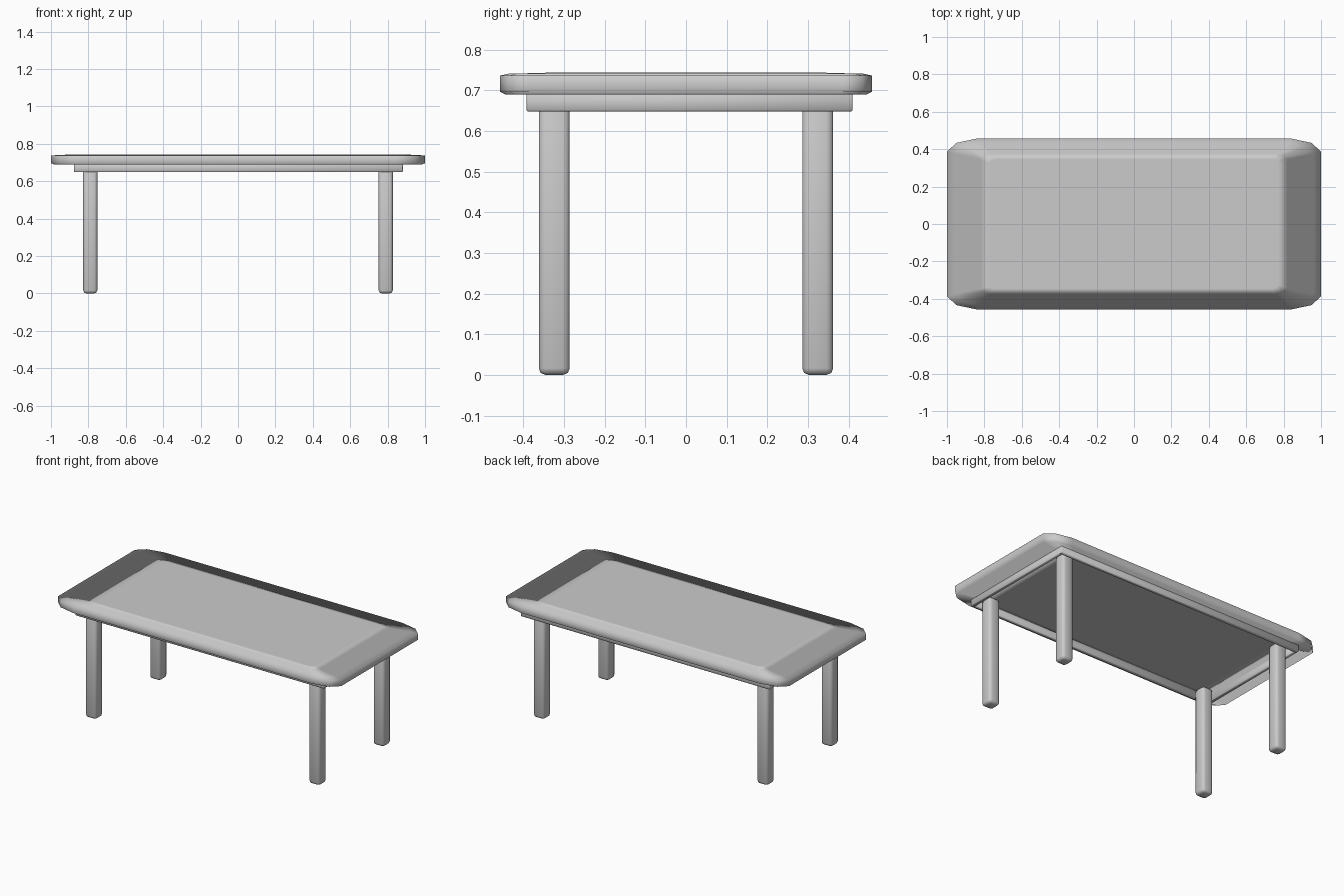
import bpy
import bmesh
from mathutils import Vector

cube = bpy.data.objects.get("Cube")
if cube:
    bpy.data.objects.remove(cube, do_unlink=True)

grey = bpy.data.materials.new("plain grey")
grey.use_nodes = True
colour = (0.6, 0.6, 0.6, 1)
grey.diffuse_color = colour
grey.node_tree.nodes["Principled BSDF"].inputs["Base Color"].default_value = colour


def add_object(name, bm):
    mesh = bpy.data.meshes.new(name)
    bmesh.ops.recalc_face_normals(bm, faces=bm.faces)
    bm.to_mesh(mesh)
    bm.free()
    mesh.materials.append(grey)
    obj = bpy.data.objects.new(name, mesh)
    bpy.context.collection.objects.link(obj)
    return obj


def outline(x, y, cut_x, cut_y):
    """Rectangle with two-step cut corners, each point with its outward direction."""
    corner = [((x, y - cut_y), (1, 0)),
              ((x - cut_x * 0.32, y - cut_y * 0.33), (0.7, 0.7)),
              ((x - cut_x, y), (0, 1))]
    points = []
    for sx, sy in ((1, 1), (-1, 1), (-1, -1), (1, -1)):
        quarter = corner if sx * sy > 0 else corner[::-1]
        points += [((px * sx, py * sy), (nx * sx, ny * sy))
                   for (px, py), (nx, ny) in quarter]
    return points


# Tabletop: rings from the underside, round the rim, to the upper face
# (half width, half depth, corner cuts, height, upward lean, outward lean)
rings = [
    (0.77, 0.345, 0.03, 0.02, 0.690, -1, 0),
    (0.82, 0.375, 0.06, 0.03, 0.690, -1, 1.3),
    (0.985, 0.445, 0.15, 0.07, 0.690, -1, 1.3),
    (1.0, 0.457, 0.16, 0.07, 0.696, -0.4, 1.3),
    (1.0, 0.457, 0.16, 0.07, 0.736, 0.6, 1.3),
    (0.96, 0.435, 0.14, 0.06, 0.741, 1, 1.3),
    (0.82, 0.375, 0.06, 0.03, 0.742, 1, 1.3),
    (0.77, 0.345, 0.03, 0.02, 0.743, 1, 0),
]
bm = bmesh.new()
loops, normals = [], []
for x, y, cut_x, cut_y, z, up, out in rings:
    loop = []
    for (px, py), (nx, ny) in outline(x, y, cut_x, cut_y):
        loop.append(bm.verts.new((px, py, z)))
        normals.append(Vector((nx * out, ny * out, up)).normalized())
    loops.append(loop)
for low, high in zip(loops, loops[1:]):
    for i in range(len(low)):
        j = (i + 1) % len(low)
        bm.faces.new((low[i], low[j], high[j], high[i]))
bm.faces.new(loops[0][::-1])
bm.faces.new(loops[-1])
for face in bm.faces:
    face.smooth = True
top = add_object("tabletop", bm)
top.data.normals_split_custom_set_from_vertices(normals)


def box(name, size, centre, bevel, segments):
    bm = bmesh.new()
    bmesh.ops.create_cube(bm, size=1)
    bmesh.ops.scale(bm, vec=size, verts=bm.verts)
    bmesh.ops.bevel(bm, geom=bm.edges[:], offset=bevel, segments=segments,
                    profile=0.5, affect='EDGES')
    for face in bm.faces:
        face.smooth = True
    obj = add_object(name, bm)
    obj.location = centre
    return obj


# Apron rails, forming an open frame below the top
for side, word in ((-1, "front"), (1, "back")):
    box(word + "_rail", (1.757, 0.022, 0.044),
        (0.002, 0.009 + side * 0.39, 0.67), 0.003, 1)
for side, word in ((-1, "right"), (1, "left")):
    box(word + "_rail", (0.022, 0.8, 0.044),
        (0.002 + side * 0.868, 0.009, 0.67), 0.003, 1)

# Four square legs with softened edges
for sx, side in ((-1, "right"), (1, "left")):
    for sy, end in ((-1, "front"), (1, "back")):
        box(f"{end}_{side}_leg", (0.075, 0.076, 0.69),
            (sx * 0.79, sy * 0.324, 0.345), 0.016, 2)
